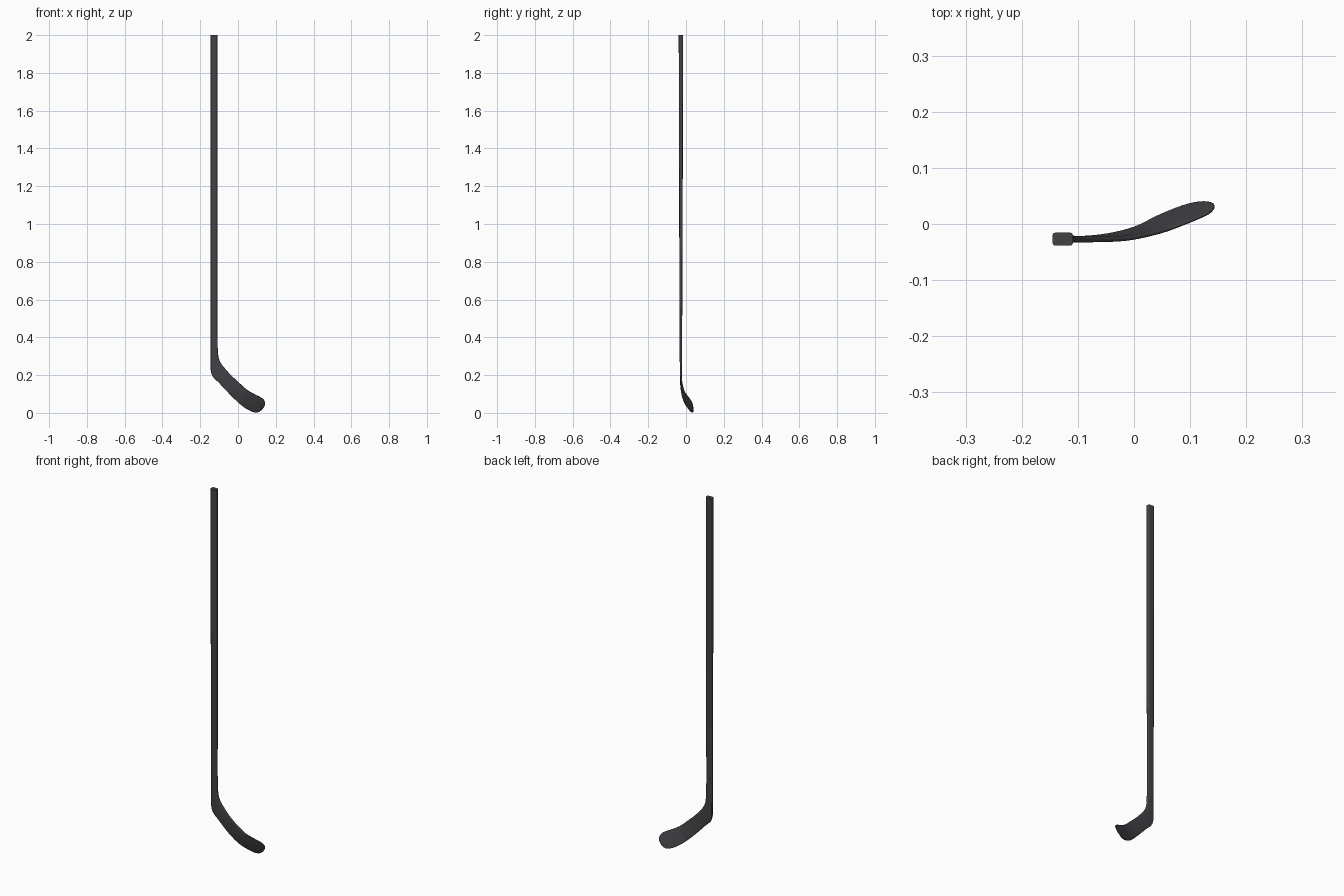
import bpy, bmesh, math
from mathutils import Vector

if "Cube" in bpy.data.objects:
    bpy.data.objects.remove(bpy.data.objects["Cube"])

# Each station: heel-side edge (x, y, z), inner edge (x, y, z), thickness
SHAFT = [(-.145, -.027, z, -.109, -.027, z, t)
         for z, t in ((2, .023), (1.6, .022), (1.0, .018), (.6, .015), (.42, .0135))]
BLADE = [
    (-.145, -.027, .36, -.108, -.027, .37, .013),
    (-.145, -.027, .30, -.106, -.027, .32, .0125),
    (-.145, -.027, .25, -.101, -.027, .287, .012),
    (-.143, -.027, .217, -.089, -.027, .261, .0115),
    (-.132, -.027, .190, -.068, -.027, .234, .011),
    (-.10, -.0265, .158, -.04, -.027, .203, .010),
    (-.05, -.021, .105, 0, -.024, .165, .009),
    (0, -.008, .056, .05, -.013, .121, .008),
    (.04, .012, .024, .09, .001, .098, .007),
    (.075, .027, .006, .12, .013, .083, .006),
    (.10, .035, .0025, .134, .020, .073, .006),
    (.12, .0385, .011, .142, .028, .060, .0055),
    (.133, .038, .025, .1435, .032, .051, .005),
    (.140, .036, .036, .143, .034, .046, .004),
]


def smooth_stations(rows, steps):
    """Catmull-Rom interpolation through the stations."""
    rows = [rows[0]] + rows + [rows[-1]]
    out = []
    for i in range(1, len(rows) - 2):
        for k in range(steps):
            u = k / steps
            out.append(tuple(.5 * (2*b + (c-a)*u + (2*a-5*b+4*c-d)*u*u + (3*b-a-3*c+d)*u**3)
                             for a, b, c, d in zip(*rows[i-1:i+3])))
    return out + [rows[-1]]


def section(a, b, normal, t):
    """Rounded rectangle from edge a to edge b."""
    mid, axis = (a + b) / 2, (b - a).normalized()
    hw, ht = (b - a).length / 2, t / 2
    r = min(max(.0045, .4 * ht), .9 * ht, .9 * hw)
    pts = []
    for q, (sx, sy) in enumerate(((1, 1), (-1, 1), (-1, -1), (1, -1))):
        for k in range(5):
            ang = math.radians(q * 90 + k * 22.5)
            pts.append(mid + axis * (sx * (hw - r) + r * math.cos(ang))
                       + normal * (sy * (ht - r) + r * math.sin(ang)))
    return pts


# Stick: shaft flowing into the curved, twisted blade
rows = SHAFT + smooth_stations(BLADE, 4)
edges = [(Vector(r[:3]), Vector(r[3:6]), r[6]) for r in rows]
mids = [(a + b) / 2 for a, b, t in edges]
bm = bmesh.new()
rings = []
for i, (a, b, t) in enumerate(edges):
    tangent = mids[min(i + 1, len(mids) - 1)] - mids[max(i - 1, 0)]
    normal = tangent.cross(b - a).normalized()
    rings.append([bm.verts.new(p) for p in section(a, b, normal, t)])
for r0, r1 in zip(rings, rings[1:]):
    n = len(r0)
    for j in range(n):
        bm.faces.new((r0[j], r0[(j + 1) % n], r1[(j + 1) % n], r1[j]))
bm.faces.new(rings[0])
bm.faces.new(rings[-1])
bmesh.ops.recalc_face_normals(bm, faces=bm.faces[:])
mesh = bpy.data.meshes.new("hockey_stick")
bm.to_mesh(mesh)
bm.free()
stick = bpy.data.objects.new("hockey_stick", mesh)
bpy.context.collection.objects.link(stick)

# Dark composite finish
mat = bpy.data.materials.new("dark_grey")
mat.diffuse_color = (.055, .055, .062, 1)
mat.use_nodes = True
mat.node_tree.nodes["Principled BSDF"].inputs["Base Color"].default_value = mat.diffuse_color
mesh.materials.append(mat)

bpy.context.view_layer.objects.active = stick
stick.select_set(True)
bpy.ops.object.shade_smooth_by_angle(angle=math.radians(40))
